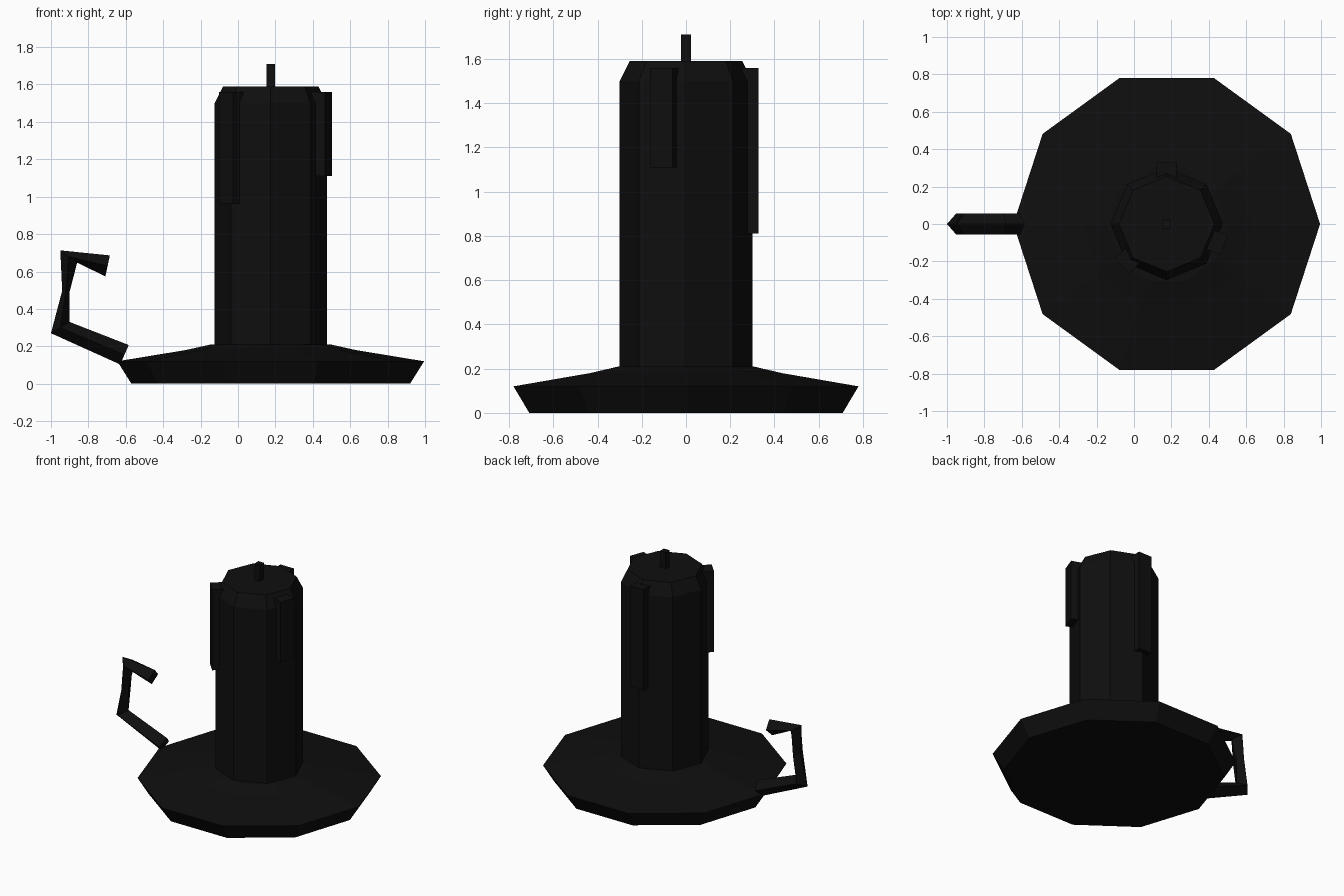
import bpy, math
from math import cos, sin, radians, pi

if "Cube" in bpy.data.objects:
    bpy.data.objects.remove(bpy.data.objects["Cube"])

CX = 0.175  # axis of the candle and dish

black = bpy.data.materials.new("soot black")
black.diffuse_color = (0.0045, 0.0045, 0.0045, 1)
black.use_nodes = True
black.node_tree.nodes["Principled BSDF"].inputs["Base Color"].default_value = black.diffuse_color


def add(name, verts, faces):
    me = bpy.data.meshes.new(name)
    me.from_pydata(verts, [], faces)
    me.materials.append(black)
    ob = bpy.data.objects.new(name, me)
    bpy.context.collection.objects.link(ob)
    return ob


def skin(name, rings):
    """Join equal-sized rings of points into a capped solid."""
    n = len(rings[0])
    verts = [p for r in rings for p in r]
    faces = []
    for i in range(len(rings) - 1):
        for j in range(n):
            k = (j + 1) % n
            faces.append((i * n + j, i * n + k, (i + 1) * n + k, (i + 1) * n + j))
    faces.append(tuple(reversed(range(n))))
    faces.append(tuple(range(len(verts) - n, len(verts))))
    return add(name, verts, faces)


def lathe(name, profile, sides):
    return skin(name, [[(CX + r * cos(2 * pi * j / sides), r * sin(2 * pi * j / sides), z)
                        for j in range(sides)] for r, z in profile])


def block(name, angle, r0, r1, half, z0, z1):
    """Upright block facing outward at an angle around the candle."""
    a = radians(angle)
    corners = [(r0, -half), (r1, -half), (r1, half), (r0, half)]
    return skin(name, [[(CX + r * cos(a) - t * sin(a), r * sin(a) + t * cos(a), z)
                        for r, t in corners] for z in (z0, z1)])


# Dish and candle
lathe("dish", [(0.745, 0), (0.82, 0.12), (0.455, 0.18), (0.32, 0.21)], 10)
lathe("candle", [(0.3, 0.2), (0.3, 1.5), (0.255, 1.59)], 8)

# Wick
block("wick", 0, -0.023, 0.023, 0.023, 1.58, 1.71)

# Wax drips
for i, (angle, low) in enumerate([(-20, 1.11), (223, 0.96), (90, 0.81)]):
    block(f"wax_drip_{i + 1}", angle, 0.23, 0.328, 0.055, low, 1.56)

# Handle: diamond section, each ring is centre x, z and in-plane half vector
path = [(-0.607, 0.155, 0.023, 0.052), (-0.95, 0.30, 0.05, 0.03),
        (-0.92, 0.495, 0.02, -0.002), (-0.905, 0.68, 0.045, -0.033),
        (-0.697, 0.63, -0.012, -0.056)]
handle = skin("handle", [[(x + dx, 0, z + dz), (x, 0.057, z),
                          (x - dx, 0, z - dz), (x, -0.057, z)]
                         for x, z, dx, dz in path])

# Consistent outward normals on every part
import bmesh
for ob in bpy.context.collection.objects:
    bm = bmesh.new()
    bm.from_mesh(ob.data)
    bmesh.ops.recalc_face_normals(bm, faces=bm.faces)
    bm.to_mesh(ob.data)
    bm.free()
